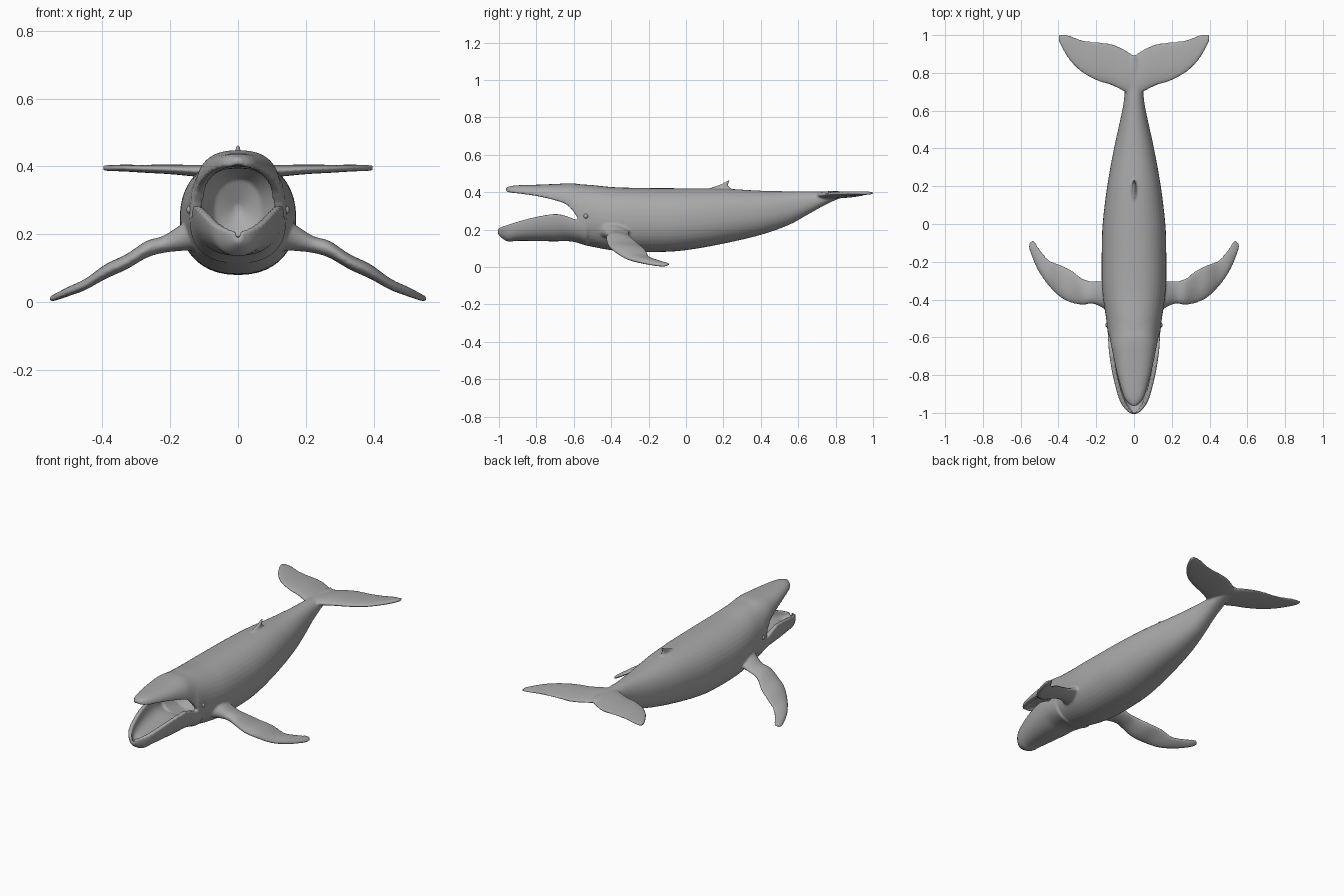
import bpy, bmesh, math
from mathutils import Vector

if "Cube" in bpy.data.objects:
    bpy.data.objects.remove(bpy.data.objects["Cube"])

grey = bpy.data.materials.new("whale_grey")
grey.diffuse_color = (0.4, 0.4, 0.4, 1)
grey.use_nodes = True
grey.node_tree.nodes["Principled BSDF"].inputs["Base Color"].default_value = grey.diffuse_color


def spline(rows, steps=4):
    """Catmull-Rom interpolation of a table of section values."""
    out = []
    for i in range(len(rows) - 1):
        a, b = rows[max(i - 1, 0)], rows[i]
        c, d = rows[i + 1], rows[min(i + 2, len(rows) - 1)]
        for s in range(steps):
            t = s / steps
            out.append([q + 0.5 * t * (r - p + t * (2*p - 5*q + 4*r - u + t * (3*(q - r) + u - p)))
                        for p, q, r, u in zip(a, b, c, d)])
    out.append(list(rows[-1]))
    return out


def power(v, p):
    return math.copysign(abs(v) ** p, v)


def loft(bm, rings):
    """Skin a list of closed rings and cap both ends."""
    vs = [[bm.verts.new(co) for co in ring] for ring in rings]
    n = len(vs[0])
    for r, s in zip(vs, vs[1:]):
        for i in range(n):
            bm.faces.new((r[i], r[(i + 1) % n], s[(i + 1) % n], s[i]))
    bm.faces.new(vs[0][::-1])
    bm.faces.new(vs[-1])


def oval(y, top, bot, w, scale=1.0, n=40):
    mid = (top + bot) / 2 - 0.02 * (top - bot)
    pts = []
    for i in range(n):
        a = 2 * math.pi * i / n
        c, s = math.cos(a), math.sin(a)
        h = top - mid if s > 0 else mid - bot
        pts.append((scale * w * power(c, 0.9), y, mid + scale * h * power(s, 0.9)))
    return pts


def jaw(y, ridge, rim, w, wall, roof, n=20):
    """Arch section; ridge above rim is an upper jaw, below is a lower jaw."""
    h = ridge - rim
    wi = max(w - wall, 0.25 * w)
    hi = math.copysign(max(abs(h) - roof, 0.1 * abs(h)), h)
    arc = [math.pi * i / n for i in range(n + 1)]
    outer = [(w * power(math.cos(a), 0.8), y, rim + h * power(math.sin(a), 0.8)) for a in arc]
    inner = [(wi * power(math.cos(a), 0.7), y, rim + hi * power(math.sin(a), 0.7)) for a in reversed(arc)]
    return outer + inner


def blade(x, y0, y1, z, t, n=20):
    """Fin section across x, pointed towards the trailing edge."""
    pts = []
    for i in range(n):
        a = 2 * math.pi * i / n
        c, s = math.cos(a), math.sin(a)
        pts.append((x, (y0 + y1) / 2 + (y1 - y0) / 2 * c, z + t * s * (0.8 - 0.25 * c)))
    return pts


bm = bmesh.new()

# trunk: y, top, bottom, half width; starts with the hollow throat
trunk = spline([(-0.57, .443, .125, .140), (-0.5, .438, .108, .148), (-0.4, .428, .09, .163),
                (-0.3, .424, .082, .171), (-0.15, .422, .08, .171), (0, .421, .09, .166),
                (0.2, .419, .125, .142), (0.4, .408, .172, .106), (0.55, .405, .225, .073),
                (0.65, .405, .28, .054), (0.75, .404, .335, .045), (0.83, .405, .37, .03),
                (0.89, .402, .385, .012)])
throat = [oval(-0.34, .40, .16, .1, .1), oval(-0.38, .40, .16, .1, .7),
          oval(-0.46, .40, .17, .115), oval(-0.568, .395, .185, .113)]
loft(bm, throat + [oval(*r) for r in trunk])

# upper jaw: y, ridge, rim, half width, wall, roof thickness
upper = [(-0.963, .425, .405, .012, .02, .02), (-0.94, .432, .398, .04, .025, .025),
         (-0.9, .437, .394, .06, .028, .03), (-0.8, .44, .38, .088, .028, .038),
         (-0.7, .444, .357, .11, .027, .045), (-0.64, .447, .335, .122, .027, .048),
         (-0.6, .447, .295, .13, .027, .048), (-0.57, .443, .25, .14, .028, .048),
         (-0.53, .438, .24, .144, .03, .045)]
loft(bm, [jaw(*r) for r in spline(upper)])

# lower jaw, a deep scoop
lower = [(-1.006, .175, .205, .014, .02, .015), (-0.985, .155, .215, .042, .022, .03),
         (-0.95, .136, .226, .068, .025, .04), (-0.9, .14, .242, .088, .025, .045),
         (-0.8, .139, .268, .113, .024, .05), (-0.7, .137, .283, .130, .024, .055),
         (-0.64, .139, .272, .136, .026, .055), (-0.58, .13, .25, .139, .028, .06),
         (-0.53, .113, .248, .143, .03, .06)]
loft(bm, [jaw(*r) for r in spline(lower)])

# flippers: x, leading y, trailing y, centre z, half thickness
flipper = [(.11, -.49, -.27, .20, .055), (.165, -.445, -.3, .19, .047), (.22, -.422, -.302, .17, .03),
           (.27, -.428, -.29, .155, .03), (.33, -.418, -.245, .118, .027), (.39, -.388, -.215, .09, .026),
           (.45, -.33, -.19, .052, .02), (.5, -.26, -.132, .031, .017), (.53, -.2, -.087, .018, .014),
           (.55, -.145, -.095, .01, .011), (.556, -.125, -.11, .009, .008)]
# tail flukes
fluke = [(-.01, .67, .885, .385, .022), (.05, .70, .925, .386, .024), (.12, .734, .956, .387, .021),
         (.2, .76, .964, .391, .017), (.28, .805, .98, .393, .014), (.34, .865, 1.0, .395, .012),
         (.38, .93, 1.005, .395, .011), (.398, .97, 1.003, .395, .009)]
for table in (flipper, fluke):
    rings = [blade(*r) for r in spline(table)]
    loft(bm, rings)
    loft(bm, [[(-x, y, z) for x, y, z in reversed(ring)] for ring in rings])

# hooked dorsal fin: z, front y, back y, half width
dorsal = [(.40, .08, .25, .022), (.42, .12, .24, .014), (.435, .165, .227, .010),
          (.45, .20, .23, .008), (.463, .222, .238, .006)]
loft(bm, [[((w * math.sin(a)), (f + b) / 2 + (b - f) / 2 * math.cos(a), z)
           for a in [2 * math.pi * i / 12 for i in range(12)]]
          for z, f, b, w in spline(dorsal)])

bmesh.ops.recalc_face_normals(bm, faces=bm.faces)
mesh = bpy.data.meshes.new("whale_body")
bm.to_mesh(mesh)
bm.free()
mesh.materials.append(grey)
body = bpy.data.objects.new("whale_body", mesh)
bpy.context.collection.objects.link(body)

# fuse the parts into one soft skin
fuse = body.modifiers.new("fuse", 'REMESH')
fuse.mode = 'VOXEL'
fuse.voxel_size = 0.006
fuse.use_smooth_shade = True
soft = body.modifiers.new("soften", 'SMOOTH')
soft.factor = 0.5
soft.iterations = 5

# eyes just behind the mouth corners
for side, name in ((1, "right_eye"), (-1, "left_eye")):
    bpy.ops.mesh.primitive_uv_sphere_add(segments=16, ring_count=10, radius=0.013,
                                         location=(side * 0.139, -0.535, 0.272))
    eye = bpy.context.object
    eye.name = name
    eye.data.materials.append(grey)
    bpy.ops.object.shade_smooth()
